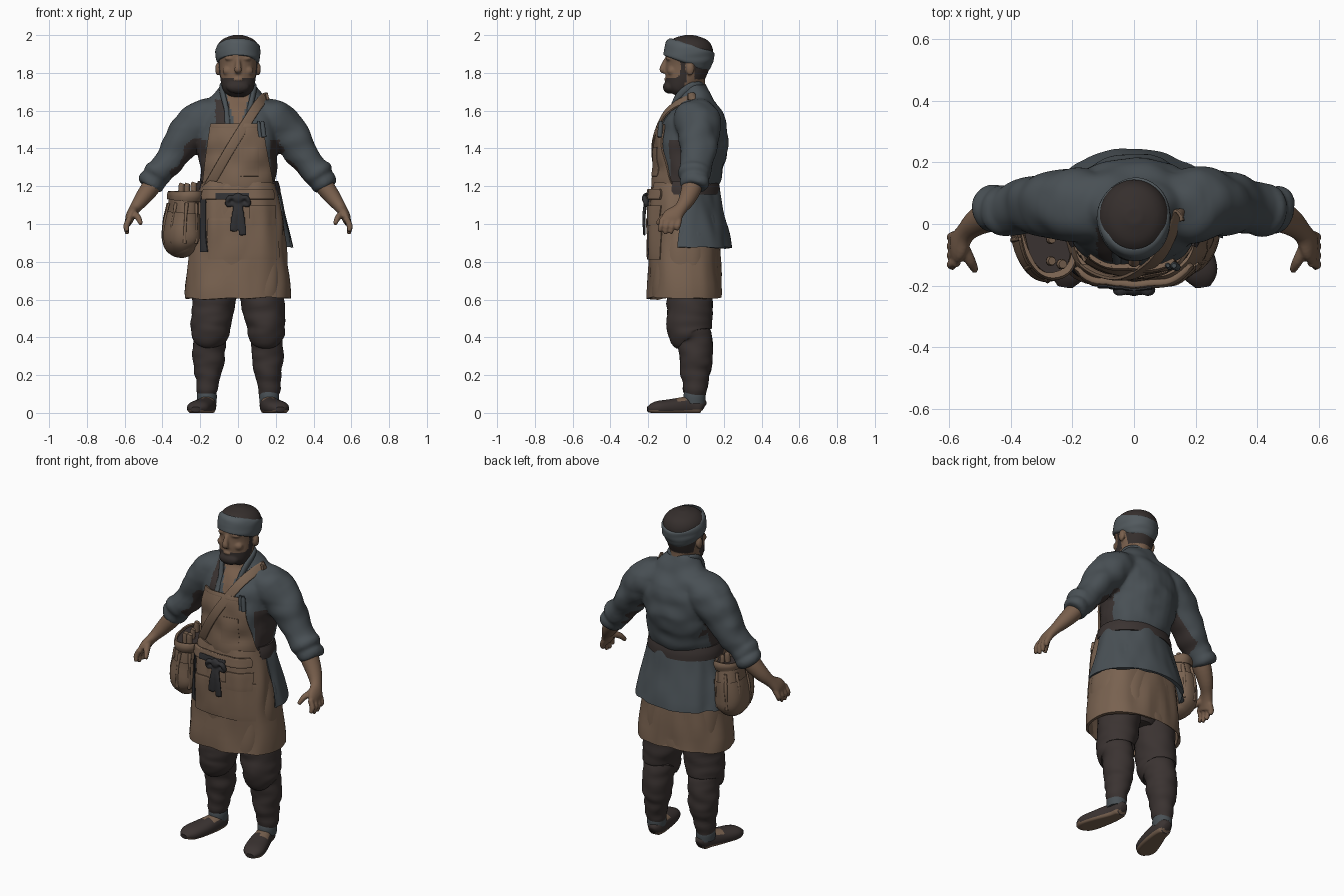
import bpy, bmesh, math
from mathutils import Vector, noise
from mathutils.bvhtree import BVHTree

if "Cube" in bpy.data.objects:
    bpy.data.objects.remove(bpy.data.objects["Cube"])


def material(name, *rgb):
    m = bpy.data.materials.new(name)
    m.use_nodes = True
    m.diffuse_color = (*rgb, 1)
    m.node_tree.nodes["Principled BSDF"].inputs["Base Color"].default_value = (*rgb, 1)
    return m


SLATE = material("slate cloth", .066, .08, .09)
BAND = material("headband cloth", .085, .102, .113)
TAN = material("tan leather", .19, .122, .08)
SKIN = material("skin", .19, .115, .073)
DARK = material("dark brown cloth", .043, .033, .031)
HAIR = material("hair", .036, .028, .026)
KNOT = material("charcoal sash", .03, .03, .033)
Y, Z = Vector((0, 1, 0)), Vector((0, 0, 1))


def spline(pts, sub):
    """Smooth interpolation through tuples of numbers."""
    out = []
    for i in range(len(pts) - 1):
        p = [pts[max(0, min(len(pts) - 1, i + k))] for k in (-1, 0, 1, 2)]
        for j in range(sub):
            t = j / sub
            out.append([b + .5 * t * (c - a + t * (2*a - 5*b + 4*c - d + t * (3*(b - c) + d - a)))
                        for a, b, c, d in zip(*p)])
    return out + [list(pts[-1])]


def tube(bm, pts, n=32, ref=Y, power=2, arc=None, cap=True, sub=4, side=1):
    """Loft of ovals (x, y, z, radius, radius) along a path; arc gives an open sheet."""
    rows = spline([(p[0] * side, *p[1:]) for p in pts], sub)
    cs = [Vector(r[:3]) for r in rows]
    rings = []
    for i, r in enumerate(rows):
        t = (cs[min(i + 1, len(cs) - 1)] - cs[max(i - 1, 0)]).normalized()
        s = ref.cross(t).normalized()
        o = t.cross(s)
        ring = []
        for k in range(n):
            a = 2 * math.pi * k / n if not arc else math.radians(arc[0] + (arc[1] - arc[0]) * k / (n - 1))
            c, d = (math.copysign(abs(f(a)) ** (2 / power), f(a)) for f in (math.cos, math.sin))
            ring.append(bm.verts.new(cs[i] + s * c * r[3] + o * d * r[4]))
        rings.append(ring)
    for a, b in zip(rings, rings[1:]):
        for k in range(n - 1 if arc else n):
            bm.faces.new((a[k], a[(k + 1) % n], b[(k + 1) % n], b[k]))
    if cap and not arc:
        bm.faces.new(rings[0])
        bm.faces.new(rings[-1])


def ball(bm, loc, size):
    r = bmesh.ops.create_uvsphere(bm, u_segments=20, v_segments=12, radius=1)
    for v in r["verts"]:
        v.co = Vector(loc) + Vector(a * b for a, b in zip(v.co, size))


def finish(name, bm, mats, rule=None, voxel=0, smooth=0, solid=0, wrinkle=0, freq=(9, 9, 12)):
    """Turn the bmesh into an object: fuse, smooth, crease the cloth, colour."""
    bmesh.ops.recalc_face_normals(bm, faces=bm.faces)
    me = bpy.data.meshes.new(name)
    bm.to_mesh(me)
    bm.free()
    ob = bpy.data.objects.new(name, me)
    bpy.context.collection.objects.link(ob)
    if solid:
        m = ob.modifiers.new("thickness", "SOLIDIFY")
        m.thickness, m.offset = solid, 0
    if voxel:
        m = ob.modifiers.new("fuse", "REMESH")
        m.mode, m.voxel_size = "VOXEL", voxel
    if smooth:
        m = ob.modifiers.new("soften", "SMOOTH")
        m.factor, m.iterations = .5, smooth
    bpy.context.view_layer.update()
    me = bpy.data.meshes.new_from_object(ob.evaluated_get(bpy.context.evaluated_depsgraph_get()))
    ob.modifiers.clear()
    ob.data = me
    if wrinkle:
        moves = [v.normal * wrinkle * noise.noise(Vector(a * b for a, b in zip(v.co, freq))) for v in me.vertices]
        for v, d in zip(me.vertices, moves):
            v.co += d
    me.materials.clear()
    for m in mats:
        me.materials.append(m)
    for p in me.polygons:
        p.material_index = rule(p.center, p.normal) if rule else 0
    bpy.ops.object.select_all(action="DESELECT")
    ob.select_set(True)
    bpy.context.view_layer.objects.active = ob
    bpy.ops.object.shade_smooth_by_angle(angle=math.radians(50))
    return ob


def tree(ob):
    return BVHTree.FromPolygons([v.co for v in ob.data.vertices], [p.vertices for p in ob.data.polygons])


def front(bvh, x, z):
    hit = bvh.ray_cast(Vector((x, -2, z)), Y)[0]
    return hit.y if hit else 0


def patch(name, bvh, mat, rows, off, thick=.008, n=16):
    """Sheet laid on the front of a surface; rows are (height, left x, right x)."""
    bm = bmesh.new()
    grid = []
    for z, a, b in spline(rows, 6):
        xs = [a + (b - a) * k / (n - 1) for k in range(n)]
        grid.append([bm.verts.new((x, front(bvh, x, z) - off, z)) for x in xs])
    for a, b in zip(grid, grid[1:]):
        for k in range(n - 1):
            bm.faces.new((a[k], a[k + 1], b[k + 1], b[k]))
    return finish(name, bm, [mat], solid=thick, smooth=2)


# Tunic: torso and sleeves fused, shaded cloth under the arms, open neck
bm = bmesh.new()
tube(bm, [(0, 0, 1.1, .2, .155), (0, 0, 1.2, .195, .155), (0, .02, 1.3, .205, .175), (0, .037, 1.42, .215, .187),
          (0, .045, 1.52, .22, .17), (0, .05, 1.6, .205, .135), (0, .045, 1.67, .15, .09),
          (0, .03, 1.74, .085, .062)], power=2.2)
for s in (1, -1):
    tube(bm, [(.1, .055, 1.6, .08, .1), (.19, .06, 1.55, .11, .125), (.27, .065, 1.47, .105, .11),
              (.345, .06, 1.36, .085, .092), (.4, .05, 1.29, .075, .083), (.44, .045, 1.235, .07, .073)], side=s)
    for c, r in ((0, .078), (1, .073)):
        tube(bm, [(.402 + .035*c, .049, 1.3 - .05*c, r - .015, r - .01), (.412 + .035*c, .047, 1.282 - .05*c, r, r + .004),
                  (.43 + .035*c, .044, 1.258 - .05*c, r, r + .004), (.44 + .035*c, .042, 1.243 - .05*c, r - .015, r - .01)], side=s)


def tunic_rule(c, n):
    if n.y < 0 and c.z > 1.5 and abs(c.x) < .05 * (c.z - 1.45) / .2:
        return 1
    lining = n.y < 0 and -.12 < c.x < -.05 and 1.52 < c.z < 1.66
    under = 1.22 < c.z < 1.45 and .17 < abs(c.x) < .36 and c.y < .12
    return 2 if lining or under and (n.z < (-.55 if c.x > 0 else -.3) or abs(c.x) < .22 and n.y < .2) else 0


tunic = finish("tunic", bm, [SLATE, SKIN, DARK], tunic_rule, voxel=.01, smooth=6, wrinkle=.013)
body = tree(tunic)

# Collar lapels
bm = bmesh.new()
for s in (1, -1):
    tube(bm, [(0, .09, 1.73, .012, .022), (.06, .07, 1.735, .012, .022), (.088, .02, 1.725, .012, .022),
              (.078, -.04, 1.675, .014, .02), (.06, front(body, .06, 1.6) - .002, 1.6, .016, .01),
              (.055, front(body, .055, 1.5) - .002, 1.5, .016, .008)], n=14, ref=Z, side=s)
finish("collar", bm, [SLATE], voxel=.007, smooth=3)

# Tunic skirt wrapping the back, and the sash over it
bm = bmesh.new()
tube(bm, [(0, 0, 1.21, .2, .16), (0, 0, 1.1, .23, .185), (0, 0, .98, .265, .215), (0, 0, .875, .288, .238)],
     n=60, arc=(-11, 191))
finish("tunic_skirt", bm, [SLATE], solid=.012, wrinkle=.014, freq=(14, 14, 4))
bm = bmesh.new()
tube(bm, [(0, 0, 1.225, .205, .163), (0, 0, 1.19, .216, .172), (0, 0, 1.155, .218, .175)], n=50, arc=(-25, 205))
finish("sash", bm, [DARK], solid=.015)

# Apron skirt, bib, band and pockets
bm = bmesh.new()
tube(bm, [(0, -.015, 1.21, .198, .16), (0, -.02, 1.1, .222, .173), (0, -.015, .95, .245, .183),
          (0, -.01, .78, .262, .187), (0, -.008, .61, .27, .192)], n=72, power=2.4, cap=False)
skirt = finish("apron_skirt", bm, [TAN], solid=.01, wrinkle=.018, freq=(11, 11, 4))
lap = tree(skirt)
patch("apron_bib", body, TAN, [(1.17, -.19, .19), (1.27, -.18, .175), (1.4, -.165, .15), (1.53, -.145, .13)], .014, .014, 28)
patch("bib_hem", body, TAN, [(1.51, -.147, .132), (1.532, -.145, .13)], .022)
patch("chest_pocket", body, TAN, [(1.25, .01, .11), (1.41, .01, .11)], .022)
patch("waistband", lap, TAN, [(1.13, -.19, .19), (1.16, -.19, .19), (1.185, -.18, .18)], .01, .02, 24)
patch("wide_lap_pocket", lap, TAN, [(.81, -.16, .22), (.95, -.16, .215), (1.03, -.16, .21)], .004, n=30)
patch("left_pocket", lap, TAN, [(.99, .06, .2), (1.1, .06, .2)], .01)
patch("sash_front", lap, KNOT, [(1.13, -.12, .06), (1.165, -.12, .06)], .022, .009)
patch("shirt_flap", lap, KNOT, [(.85, -.2, -.16), (.95, -.2, -.17), (1.14, -.195, -.17)], .008)

# Knot with hanging ends
bm = bmesh.new()
ball(bm, (0, -.21, 1.135), (.03, .024, .03))
for s, low in ((1, .94), (-1, .96)):
    tube(bm, [(.01, -.21, 1.13, .012, .01), (.045, -.215, 1.14, .02, .013), (.055, -.21, 1.1, .014, .012),
              (.015, -.21, 1.11, .01, .01)], n=12, ref=Z, side=s)
    tube(bm, [(0, -.21, 1.13, .016, .01), (.014, -.222, 1.05, .02, .009), (.026, -.22, low, .022, .007)], n=12, side=s)
finish("sash_knot", bm, [KNOT], voxel=.006, smooth=2)

# Shoulder strap across the chest
bm = bmesh.new()
route = [(-.2, 1.13, .026), (-.15, 1.21, .026), (-.04, 1.4, .026), (.06, 1.56, .018), (.11, 1.635, .01), (.145, 1.67, .005)]
tube(bm, [(x, front(body, x, z) - gap, z, .026, .007) for x, z, gap in route] + [(.155, .01, 1.675, .018, .007)],
     n=16, power=4, sub=6)
finish("shoulder_strap", bm, [TAN])

# Long tool bag hugging the right hip: body, rim, outer pockets with seams, tools
HIP = Vector((-.25, .97, 0))
ACROSS = HIP.cross(Z)
bm = bmesh.new()
tube(bm, [(-.283, -.035, 1.155, .07, .125), (-.292, -.035, 1.05, .078, .14), (-.3, -.035, .95, .088, .145),
          (-.297, -.035, .89, .08, .13), (-.285, -.035, .845, .052, .095), (-.28, -.035, .825, .02, .04)],
     n=44, ref=HIP, power=2.4)
finish("bag_body", bm, [TAN, DARK], lambda c, n: int(n.z > .8), wrinkle=.008)
bm = bmesh.new()
tube(bm, [(-.284, -.035, 1.125, .077, .131), (-.282, -.035, 1.15, .083, .138), (-.281, -.035, 1.17, .078, .133)],
     n=44, ref=HIP, power=2.4, cap=False)
finish("bag_rim", bm, [TAN], solid=.014, wrinkle=.012)
bm = bmesh.new()
tube(bm, [(-.292, -.035, 1.06, .086, .148), (-.3, -.035, .95, .097, .154), (-.297, -.035, .89, .088, .138),
          (-.287, -.035, .85, .056, .1)], n=44, ref=HIP, power=2.4, cap=False)
for k in range(9):
    u, v = (f(k * math.pi * 2 / 9 + .3) for f in (math.cos, math.sin))
    tube(bm, [(*(Vector((cx, -.035, z)) + ACROSS * u * a + HIP * v * b), .009, .009)
              for cx, z, a, b in ((-.288, 1.11, .08, .138), (-.296, 1.0, .095, .152), (-.298, .9, .093, .143))], n=8)
finish("bag_pockets", bm, [TAN], wrinkle=.006)
bm = bmesh.new()
for x, y, top, r in ((-.27, -.12, 1.215, .016), (-.235, -.13, 1.22, .017), (-.27, -.05, 1.21, .015), (-.3, .03, 1.215, .016),
                     (-.28, .05, 1.2, .013)):
    tube(bm, [(x, y, 1.05, r * .7, r * .7), (x, y, top - .03, r, r), (x + .005, y, top, r * .8, r * .8)], n=12)
finish("bag_tools", bm, [TAN])

# Small tools clipped to the bib
bm = bmesh.new()
y = front(body, .12, 1.5) - .025
for x, r in ((.11, .01), (.13, .013)):
    tube(bm, [(x, y, 1.545, r * .6, r * .6), (x, y, 1.52, r, r), (x + .008, y - .005, 1.46, r, r)], n=10)
finish("chest_tools", bm, [SLATE])

# Head and neck: beard, hair and crown coloured by region
bm = bmesh.new()
tube(bm, [(0, -.062, 1.685, .045, .034), (0, -.048, 1.71, .077, .068), (0, -.02, 1.76, .092, .098), (0, .005, 1.83, .1, .115),
          (0, .017, 1.9, .113, .126), (0, .022, 1.945, .11, .118), (0, .024, 1.98, .078, .086), (0, .025, 2.0, .025, .025)])
tube(bm, [(0, .045, 1.56, .075, .07), (0, .04, 1.66, .068, .065), (0, .025, 1.78, .07, .075)])
tube(bm, [(0, -.095, 1.88, .012, .014), (0, -.116, 1.84, .015, .017), (0, -.126, 1.815, .02, .014), (0, -.112, 1.802, .014, .008)], n=16)
ball(bm, (0, -.088, 1.725), (.062, .034, .035))
ball(bm, (0, -.104, 1.766), (.028, .012, .008))
for s in (1, -1):
    ball(bm, (s * .107, .022, 1.82), (.014, .022, .034))
    ball(bm, (s * .035, -.088, 1.876), (.036, .018, .012))
    ball(bm, (s * .05, -.075, 1.81), (.032, .024, .026))


def head_rule(c, n):
    ear = abs(c.x) > .1 and abs(c.y - .022) < .025 and c.z < 1.86
    mouth = abs(c.x) < .024 and abs(c.z - 1.766) < .006
    beard = 1.66 < c.z < 1.772 + max(0, c.y + .06) * .5 and c.y < -.01 and not mouth
    sideburn = -.03 < c.y < .005 and c.z > 1.75
    hair = c.y > .045 and c.z > 1.765
    return 1 if c.z > 1.91 or not ear and (beard or sideburn or hair) else 0


finish("head", bm, [SKIN, HAIR], head_rule, voxel=.006, smooth=3)
bm = bmesh.new()
tube(bm, [(0, .002, 1.85, .1, .116), (0, .006, 1.862, .112, .13), (0, .016, 1.902, .119, .134),
          (0, .026, 1.938, .114, .129), (0, .029, 1.948, .1, .115)], n=48, cap=False)
finish("headband", bm, [BAND], wrinkle=.006, freq=(8, 8, 40))

# Limbs, one per side
for s, label in ((1, "left"), (-1, "right")):
    bm = bmesh.new()
    tube(bm, [(.4, .05, 1.29, .05, .055), (.458, .032, 1.2, .05, .055), (.51, .005, 1.13, .041, .044),
              (.547, -.03, 1.08, .029, .035), (.57, -.07, 1.04, .025, .052), (.58, -.085, 1.005, .018, .052)], side=s)
    for k in range(4):
        y, low = -.132 + .03 * k, (.96, .947, .95, .97)[k]
        tube(bm, [(.573, y + .008, 1.03, .016, .015), (.592, y, .99, .016, .014), (.586, y - .008, low, .011, .011)], n=12, side=s)
    tube(bm, [(.555, -.07, 1.06, .018, .021), (.53, -.12, 1.035, .017, .018), (.513, -.152, 1.0, .011, .012)], n=12, side=s)
    finish(label + "_arm", bm, [SKIN], voxel=.006, smooth=3)

    bm = bmesh.new()
    tube(bm, [(.11, .01, .85, .12, .13), (.128, .02, .6, .115, .12), (.145, .018, .48, .105, .12), (.148, .02, .425, .1, .112),
              (.15, .043, .385, .086, .095), (.155, .053, .28, .083, .087), (.16, .05, .2, .07, .075),
              (.165, .047, .09, .048, .054)], side=s, n=40, sub=8)
    finish(label + "_trouser_leg", bm, [DARK], wrinkle=.009, freq=(9, 9, 20))

    bm = bmesh.new()
    tube(bm, [(.165, .045, .05, .05, .056), (.165, .045, .09, .053, .058), (.165, .047, .12, .046, .052)], side=s)
    finish(label + "_ankle_wrap", bm, [SLATE])

    # Shoe with a tan sole and bare instep
    bm = bmesh.new()
    tube(bm, [(.157, .097, .03, .018, .02), (.158, .078, .038, .04, .045), (.163, .02, .038, .047, .05),
              (.19, -.08, .03, .06, .043), (.215, -.16, .025, .057, .035), (.223, -.203, .018, .025, .014)],
         side=s, ref=Z, power=2.3)
    for v in bm.verts:
        v.co.z = max(v.co.z, 0)
    finish(label + "_shoe", bm, [DARK, TAN],
           lambda c, n: int(n.z < -.4 and c.z < .02 or n.z > .6 and c.z > .06 and -.045 < c.y < 0))

# Seat of the trousers under the apron
bm = bmesh.new()
tube(bm, [(0, .015, .9, .2, .14), (0, .015, .72, .2, .13), (0, .02, .63, .1, .09)])
finish("trouser_seat", bm, [DARK])
